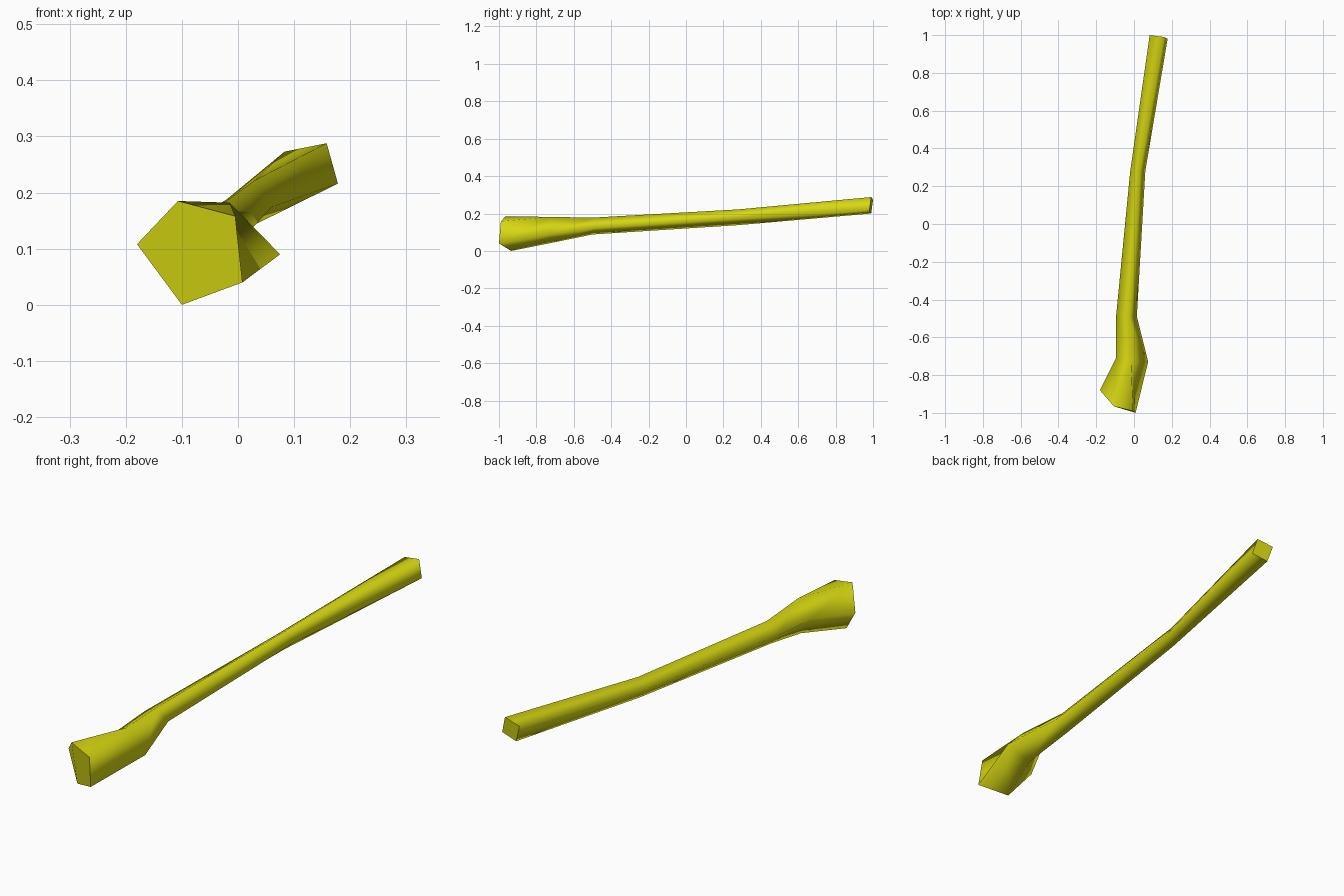
import bpy, bmesh

if "Cube" in bpy.data.objects:
    bpy.data.objects.remove(bpy.data.objects["Cube"])

mat = bpy.data.materials.new("olive_yellow")
mat.diffuse_color = (0.68, 0.68, 0.006, 1)
mat.use_nodes = True
mat.node_tree.nodes["Principled BSDF"].inputs["Base Color"].default_value = mat.diffuse_color

# four-sided cross-sections along the rod: top, left, bottom, right
sections = [
    [(-0.015, -0.73, 0.182), (-0.095, -0.71, 0.125), (-0.035, -0.72, 0.043), (0.075, -0.73, 0.09)],
    [(-0.03, -0.50, 0.178), (-0.095, -0.49, 0.14), (-0.05, -0.50, 0.088), (0.015, -0.49, 0.125)],
    [(0.03, 0.28, 0.222), (-0.02, 0.28, 0.188), (0.02, 0.28, 0.138), (0.06, 0.28, 0.174)],
    [(0.158, 0.99, 0.288), (0.083, 1.0, 0.273), (0.105, 0.99, 0.20), (0.178, 0.98, 0.216)],
]
# five-sided knob end: upper right, upper left, left, bottom, lower right
knob = [(-0.005, -0.99, 0.158), (-0.107, -0.965, 0.185), (-0.18, -0.88, 0.108),
        (-0.10, -0.935, 0.0), (0.008, -1.0, 0.04)]

bm = bmesh.new()
rings = [[bm.verts.new(p) for p in ring] for ring in sections]
k = [bm.verts.new(p) for p in knob]

# rod sides
sides = []
for a, b in zip(rings, rings[1:]):
    for i in range(4):
        j = (i + 1) % 4
        sides.append(bm.faces.new((a[i], a[j], b[j], b[i])))

# knob sides, where two upper corners join the single top corner
top, left, bottom, right = rings[0]
for f in ((k[0], k[1], top), (k[1], k[2], left, top), (k[2], k[3], bottom, left),
          (k[3], k[4], right, bottom), (k[4], k[0], top, right)):
    sides.append(bm.faces.new(f))

# flat end caps with sharp rims
caps = [bm.faces.new(k), bm.faces.new(rings[-1])]
bmesh.ops.recalc_face_normals(bm, faces=bm.faces[:])
for f in sides:
    f.smooth = True
for f in caps:
    for e in f.edges:
        e.smooth = False

mesh = bpy.data.meshes.new("bent_rod")
bm.to_mesh(mesh)
bm.free()
mesh.materials.append(mat)
bpy.context.collection.objects.link(bpy.data.objects.new("bent_rod", mesh))
